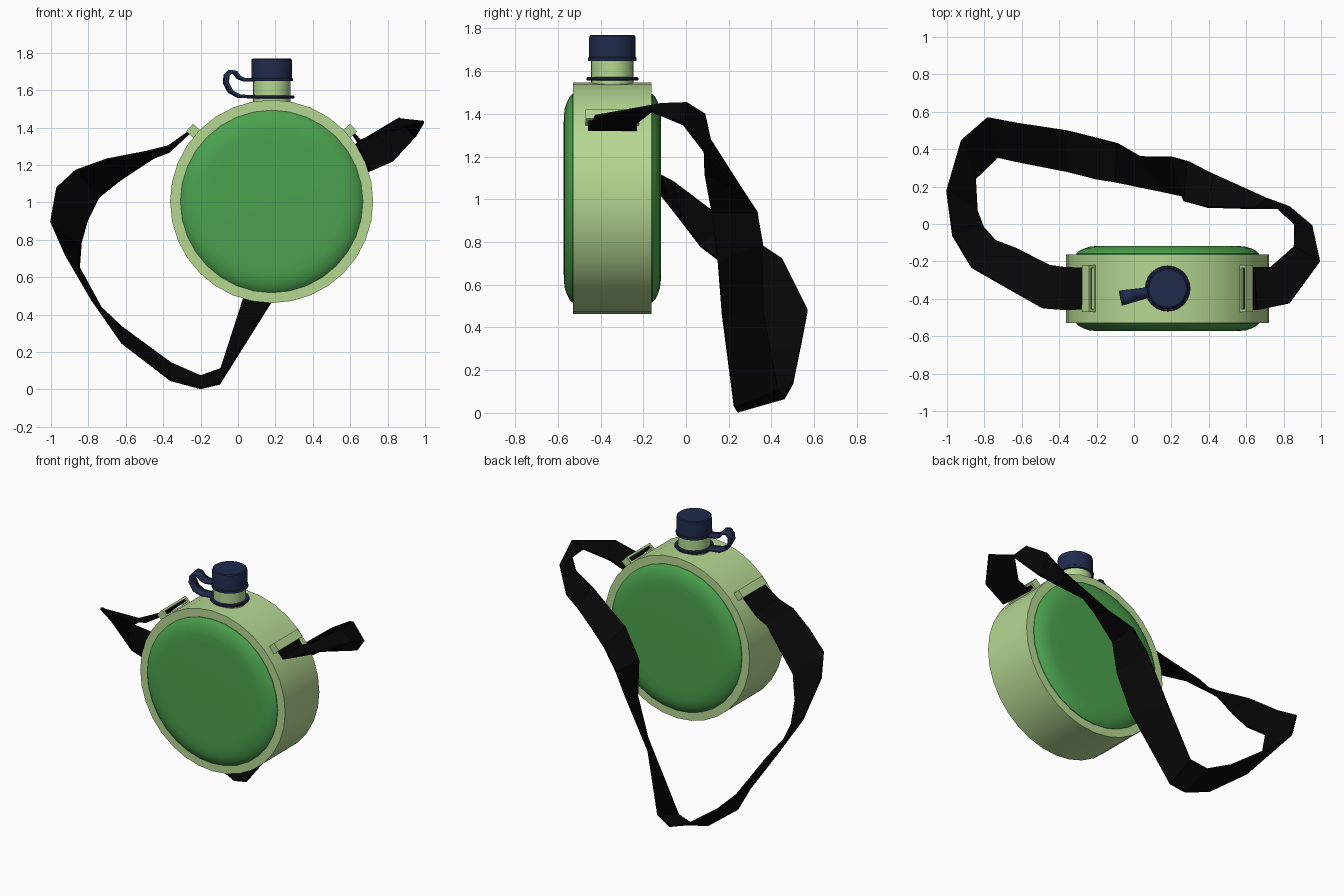
import bpy, bmesh, math
from mathutils import Vector, Matrix

if "Cube" in bpy.data.objects:
    bpy.data.objects.remove(bpy.data.objects["Cube"])

CX, CY, CZ = 0.18, -0.345, 1.005      # centre of the round flask


def material(name, col):
    m = bpy.data.materials.new(name)
    m.diffuse_color = (*col, 1)
    m.use_nodes = True
    m.node_tree.nodes["Principled BSDF"].inputs["Base Color"].default_value = m.diffuse_color
    return m


LIGHT = material("pale_green", (0.46, 0.68, 0.285))
GREEN = material("leaf_green", (0.07, 0.36, 0.075))
NAVY = material("navy_blue", (0.015, 0.024, 0.072))
BLACK = material("black_webbing", (0.002, 0.002, 0.002))


def make(name, bm, mat, smooth=None, matrix=None):
    if matrix:
        bm.transform(matrix)
    bmesh.ops.recalc_face_normals(bm, faces=bm.faces[:])
    me = bpy.data.meshes.new(name)
    bm.to_mesh(me)
    bm.free()
    me.materials.append(mat)
    ob = bpy.data.objects.new(name, me)
    bpy.context.collection.objects.link(ob)
    if smooth:
        bpy.ops.object.select_all(action='DESELECT')
        ob.select_set(True)
        bpy.context.view_layer.objects.active = ob
        bpy.ops.object.shade_smooth_by_angle(angle=math.radians(smooth))
    return ob


def lathe(name, profile, mat, n, matrix, smooth=35):
    """Revolve (radius, height) points round local z and cap both ends."""
    bm = bmesh.new()
    rings = [[bm.verts.new((r * math.cos(2 * math.pi * i / n),
                            r * math.sin(2 * math.pi * i / n), h))
              for i in range(n)] for r, h in profile]
    for a, b in zip(rings, rings[1:]):
        for i in range(n):
            j = (i + 1) % n
            bm.faces.new((a[i], a[j], b[j], b[i]))
    bm.faces.new(rings[0])
    bm.faces.new(rings[-1])
    return make(name, bm, mat, smooth, matrix)


def ribbon(name, pairs, mat, thick, smooth=None):
    """Band between two edge lines, given as pairs of points."""
    bm = bmesh.new()
    rows = [[bm.verts.new(p) for p in pair] for pair in pairs]
    for (a, b), (c, d) in zip(rows, rows[1:]):
        bm.faces.new((a, b, d, c))
    ob = make(name, bm, mat, smooth)
    s = ob.modifiers.new("thickness", 'SOLIDIFY')
    s.thickness, s.offset = thick, 0
    return ob


# Flask body: a plain broad drum
lie = Matrix.Translation((CX, CY, CZ)) @ Matrix.Rotation(math.pi / 2, 4, 'X')
lathe("flask_rim", [(0.543, -0.183), (0.543, 0.183)], LIGHT, 32, lie)

# Domed green panels on the front and back
panel = [(0.488, 0.17), (0.488, 0.187), (0.475, 0.2), (0.45, 0.213),
         (0.42, 0.223), (0.385, 0.227), (0.33, 0.228)]
lathe("front_panel", panel, GREEN, 32, lie)
lathe("back_panel", [(r, -h) for r, h in panel], GREEN, 32, lie)

# Neck, tether ring and screw cap
up = Matrix.Translation((CX, CY, 0))
lathe("neck", [(0.1, 1.47), (0.1, 1.67)], LIGHT, 24, up)
lathe("tether_ring", [(0.118, 1.556), (0.122, 1.56), (0.122, 1.568), (0.118, 1.572)],
      NAVY, 24, up)
lathe("cap", [(0.10, 1.648), (0.114, 1.648), (0.114, 1.662), (0.109, 1.666),
              (0.109, 1.75), (0.107, 1.765), (0.100, 1.77)], NAVY, 24, up)

# Cap tether looping out to the left
out = Vector((-0.98, -0.2, 0)).normalized()
side = Vector((-out.y, out.x, 0))
loop = [(0.09, 1.564), (0.18, 1.568), (0.225, 1.592), (0.25, 1.64), (0.246, 1.68),
        (0.225, 1.7), (0.2, 1.695), (0.18, 1.668), (0.15, 1.656), (0.1, 1.655)]
pairs = []
for u, z in loop:
    p = Vector((CX, CY, z)) + out * u
    w = side * (0.02 + 0.08 * u)          # wider at the outer bend
    pairs.append((p - w, p + w))
ribbon("cap_tether", pairs, NAVY, 0.018, 40)


# Strap lugs: a slotted frame on each shoulder
def lug(name, angle):
    bm = bmesh.new()
    for r, y, sr, sy in [(0.555, 0.118, 0.07, 0.016), (0.555, -0.118, 0.07, 0.016),
                         (0.583, 0, 0.014, 0.236), (0.54, 0, 0.022, 0.236)]:
        m = Matrix.Translation((r, y, 0)) @ Matrix.Diagonal((sr, sy, 0.055, 1))
        bmesh.ops.create_cube(bm, size=1, matrix=m)
    place = Matrix.Translation((CX, CY, CZ)) @ Matrix.Rotation(-math.radians(angle), 4, 'Y')
    make(name, bm, LIGHT, None, place)


lug("left_lug", 138)
lug("right_lug", 42)

# Shoulder strap: matching points on its two edges, left lug to right lug
strap = [
    (-.23, -.455, 1.40, -.23, -.235, 1.40),
    (-.37, -.46, 1.30, -.37, -.23, 1.27),
    (-.49, -.45, 1.27, -.45, -.22, 1.24),
    (-.70, -.33, 1.23, -.63, -.13, 1.12),
    (-.87, -.23, 1.17, -.74, -.09, 1.03),
    (-.97, -.06, 1.08, -.805, -.02, .90),
    (-1.0, .18, .90, -.84, .07, .78),
    (-.92, .45, .72, -.85, .24, .65),
    (-.78, .57, .48, -.73, .355, .43),
    (-.62, .54, .33, -.62, .33, .25),
    (-.36, .50, .14, -.36, .28, .05),
    (-.20, .46, .07, -.20, .24, .007),
    (-.09, .43, .11, -.10, .225, .03),
    (.03, .36, .48, .17, .17, .46),
    (.20, .358, .80, .26, .15, .71),
    (.29, .335, .94, .27, .12, .94),
    (.43, .265, 1.04, .39, .09, 1.12),
    (.71, .135, 1.17, .64, .085, 1.32),
    (.83, .09, 1.22, .77, .085, 1.40),
    (.95, -.01, 1.35, .86, .0, 1.452),
    (.995, -.2, 1.43, .855, -.12, 1.445),
    (.83, -.425, 1.39, .73, -.23, 1.36),
    (.66, -.46, 1.325, .64, -.23, 1.325),
    (.59, -.455, 1.40, .59, -.235, 1.40)]
ribbon("shoulder_strap", [(s[:3], s[3:]) for s in strap], BLACK, 0.012)
